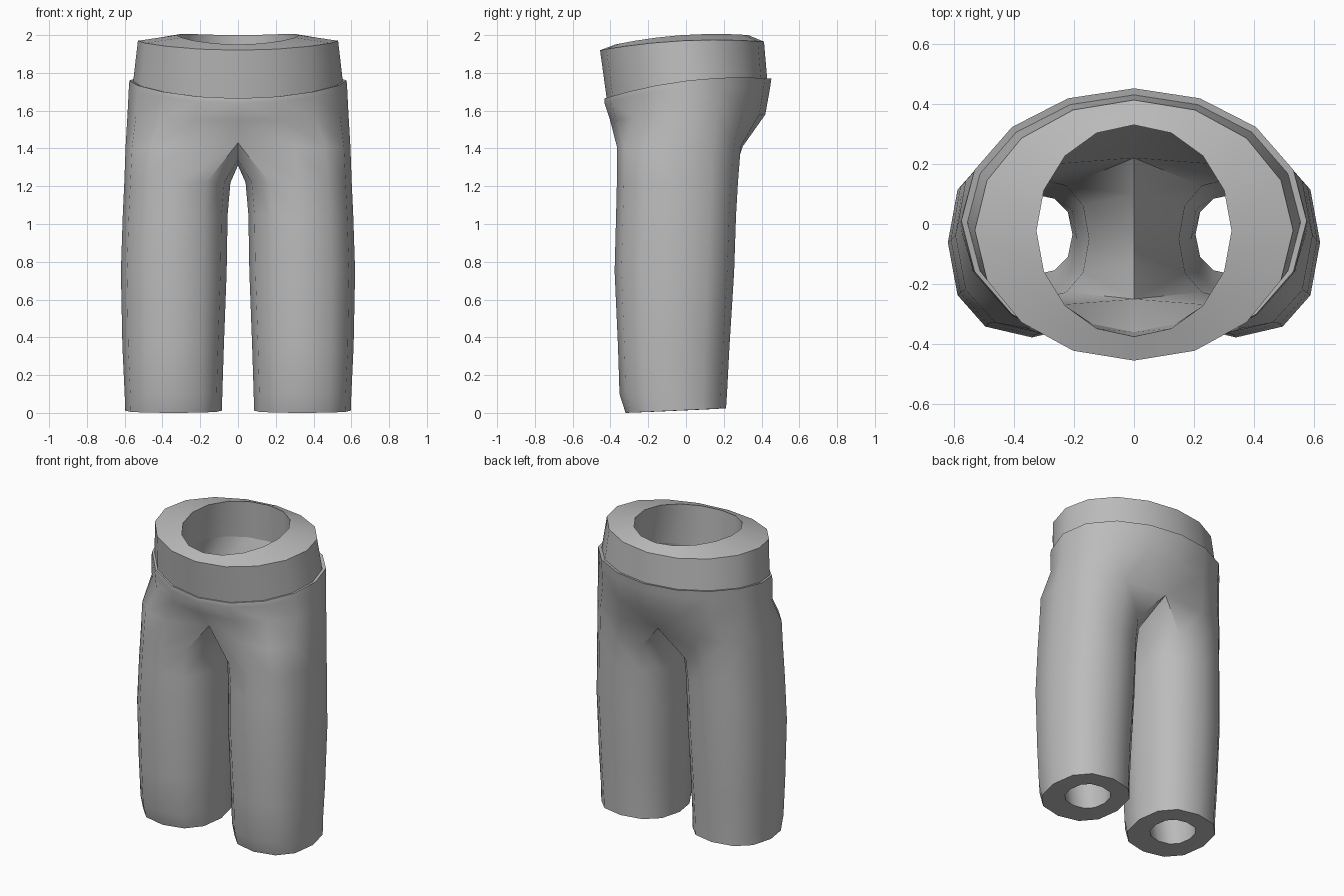
import bpy, bmesh, math

cube = bpy.data.objects.get("Cube")
if cube:
    bpy.data.objects.remove(cube)

fabric = bpy.data.materials.new("grey_fabric")
fabric.use_nodes = True
GREY = (0.5, 0.5, 0.5, 1)
fabric.diffuse_color = GREY
fabric.node_tree.nodes["Principled BSDF"].inputs["Base Color"].default_value = GREY


def soft(v, p=0.85):
    """Slightly squarer than a circle."""
    return math.copysign(abs(v) ** p, v)


def waist_half(front, back, half_width, z_front, z_side, z_back):
    """Left half of a body ring, from centre front to centre back."""
    pts = []
    for k in range(9):
        a = math.radians((k - 4) * 22.5)
        s = math.sin(a)
        z = z_side + s * (z_back - z_front) / 2 + s * s * ((z_front + z_back) / 2 - z_side)
        x = 0 if k in (0, 8) else half_width * math.cos(a)
        pts.append((x, (front + back) / 2 + s * (back - front) / 2, z))
    return pts


def leg_ring(inner, outer, front, back, z, tilt=0.0):
    """Closed ring around the left leg, starting front inner."""
    pts = []
    for k in range(12):
        a = math.radians((k - 4) * 30)
        s = soft(math.sin(a))
        pts.append(((inner + outer) / 2 + soft(math.cos(a)) * (outer - inner) / 2,
                    (front + back) / 2 + s * (back - front) / 2, z + tilt * s))
    return pts


def crotch_ring(ring, seam):
    """Leg ring whose inner points lie on the centre seam."""
    for k, (y, z) in zip((0, 8, 9, 10, 11), seam):
        ring[k] = (0, y, z)
    return ring


def build(name, rows):
    """Skin neighbouring rows, mirror to the right side and shade."""
    bm = bmesh.new()
    rings = [[bm.verts.new(p) for p in row] for row in rows]
    for a, b in zip(rings, rings[1:]):
        n = min(len(a), len(b))
        for k in range(n if n == 12 else n - 1):
            j = (k + 1) % n
            bm.faces.new((a[k], a[j], b[j], b[k]))
    bmesh.ops.mirror(bm, geom=bm.verts[:] + bm.edges[:] + bm.faces[:],
                     axis='X', merge_dist=0.0005)
    bmesh.ops.remove_doubles(bm, verts=bm.verts[:], dist=0.0005)
    bmesh.ops.recalc_face_normals(bm, faces=bm.faces[:])
    mesh = bpy.data.meshes.new(name)
    bm.to_mesh(mesh)
    bm.free()
    mesh.materials.append(fabric)
    obj = bpy.data.objects.new(name, mesh)
    bpy.context.collection.objects.link(obj)
    bpy.ops.object.select_all(action='DESELECT')
    obj.select_set(True)
    bpy.context.view_layer.objects.active = obj
    bpy.ops.object.shade_smooth_by_angle(angle=math.radians(42))
    return obj


# Shared seams between waistband and trousers
band_bottom = waist_half(-0.42, 0.43, 0.555, 1.665, 1.755, 1.765)
lining_top = waist_half(-0.36, 0.34, 0.36, 1.67, 1.75, 1.75)

# Waistband: thick sloping rim
build("waistband", [
    lining_top,
    waist_half(-0.375, 0.33, 0.325, 1.95, 2.0, 2.0),
    waist_half(-0.455, 0.413, 0.53, 1.92, 1.97, 1.965),
    band_bottom,
])

# Trousers: lip, hips, outer legs, hem, then the lining back up
build("trousers", [
    band_bottom,
    waist_half(-0.43, 0.452, 0.575, 1.665, 1.76, 1.77),
    waist_half(-0.432, 0.445, 0.578, 1.64, 1.72, 1.72),
    waist_half(-0.402, 0.42, 0.585, 1.55, 1.58, 1.58),
    crotch_ring(leg_ring(0, 0.595, -0.366, 0.29, 1.41),
                ((-0.31, 1.43), (0.3, 1.41), (0.15, 1.35), (-0.03, 1.31), (-0.2, 1.34))),
    leg_ring(0.04, 0.602, -0.366, 0.275, 1.22),
    leg_ring(0.055, 0.61, -0.37, 0.265, 1.05),
    leg_ring(0.06, 0.62, -0.378, 0.255, 0.75),
    leg_ring(0.075, 0.612, -0.36, 0.23, 0.35),
    leg_ring(0.083, 0.6, -0.352, 0.217, 0.1),
    leg_ring(0.085, 0.597, -0.32, 0.212, 0.012, 0.012),
    leg_ring(0.205, 0.475, -0.17, 0.1, 0.012, 0.006),
    leg_ring(0.19, 0.49, -0.23, 0.13, 0.35),
    leg_ring(0.15, 0.49, -0.25, 0.15, 1.05),
    crotch_ring(leg_ring(0.05, 0.47, -0.27, 0.2, 1.45),
                ((-0.25, 1.5), (0.22, 1.5), (0.1, 1.44), (-0.03, 1.4), (-0.13, 1.43))),
    lining_top,
])
